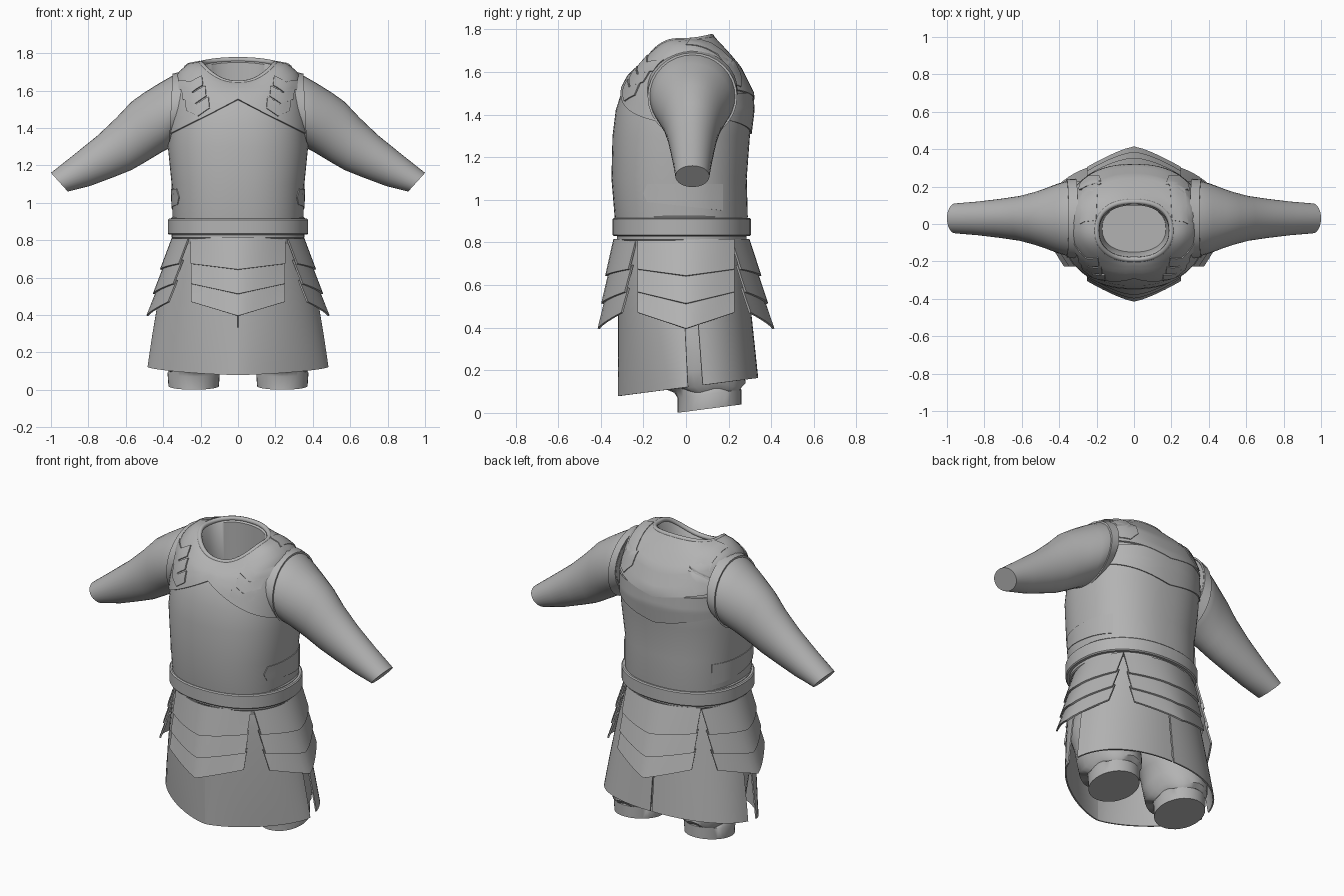
import bpy, bmesh, math
from mathutils import Vector, Matrix
from mathutils.bvhtree import BVHTree

if "Cube" in bpy.data.objects:
    bpy.data.objects.remove(bpy.data.objects["Cube"])

grey = bpy.data.materials.new("plain_grey")
grey.use_nodes = True
grey.diffuse_color = (0.45, 0.45, 0.45, 1)
grey.node_tree.nodes["Principled BSDF"].inputs["Base Color"].default_value = (0.45, 0.45, 0.45, 1)


def grid(name, rows, closed=False, caps="", thick=0.0, angle=35):
    """Skin a list of point rows; optionally close, cap or thicken it."""
    bm = bmesh.new()
    vs = [[bm.verts.new(p) for p in r] for r in rows]
    n = len(rows[0])
    for a, b in zip(vs, vs[1:]):
        for i in range(n if closed else n - 1):
            k = (i + 1) % n
            bm.faces.new((a[i], a[k], b[k], b[i]))
    if "s" in caps:
        bm.faces.new(vs[0][::-1])
    if "e" in caps:
        bm.faces.new(vs[-1])
    if caps:
        bmesh.ops.recalc_face_normals(bm, faces=bm.faces)
    me = bpy.data.meshes.new(name)
    bm.to_mesh(me)
    bm.free()
    me.materials.append(grey)
    obj = bpy.data.objects.new(name, me)
    bpy.context.collection.objects.link(obj)
    bpy.ops.object.select_all(action="DESELECT")
    obj.select_set(True)
    bpy.context.view_layer.objects.active = obj
    if thick:
        mod = obj.modifiers.new("thickness", "SOLIDIFY")
        mod.thickness, mod.offset = thick, 0
        bpy.ops.object.modifier_apply(modifier=mod.name)
    bpy.ops.object.shade_smooth_by_angle(angle=math.radians(angle))
    return obj


def spow(v, e):
    return math.copysign(abs(v) ** e, v)


def lerp(a, b, t):
    return a + (b - a) * t


def oval(a, hx, yf, yb, power):
    """Point on a rounded cross-section, front and back given separately."""
    return (hx * spow(math.cos(a), 2 / power),
            (yf + yb) / 2 + (yb - yf) / 2 * spow(math.sin(a), 2 / power))


# Torso sections: half width, front y, back y, front z, side z, back z
SECTIONS = [
    (.33, -.315, .265, .78, .78, .78), (.35, -.335, .29, .92, .92, .92),
    (.355, -.35, .285, 1.1, 1.1, 1.1), (.375, -.345, .30, 1.3, 1.3, 1.3),
    (.37, -.33, .315, 1.42, 1.42, 1.42), (.36, -.295, .31, 1.53, 1.54, 1.5),
    (.335, -.265, .275, 1.58, 1.64, 1.57), (.315, -.24, .25, 1.605, 1.69, 1.62),
    (.26, -.215, .19, 1.625, 1.735, 1.69), (.2, -.19, .12, 1.64, 1.745, 1.765),
    (.185, -.175, .1, 1.625, 1.73, 1.75), (.17, -.15, .1, 1.5, 1.5, 1.5)]
NECK = 9
STEPS = 64
ANGLES = [math.tau * i / STEPS for i in range(STEPS)]


def torso_point(a, t):
    k = min(int(t), len(SECTIONS) - 2)
    hx, yf, yb, zf, zs, zb = [lerp(p, q, t - k) for p, q in zip(SECTIONS[k], SECTIONS[k + 1])]
    s = math.sin(a)
    x, y = oval(a, hx, yf, yb, 2.3)
    return Vector((x, y, lerp(zs, zb if s > 0 else zf, s * s)))


def level(a, z):
    """Section number at which the torso reaches a height."""
    lo, hi = 0, NECK
    for _ in range(20):
        mid = (lo + hi) / 2
        lo, hi = (mid, hi) if torso_point(a, mid).z < z else (lo, mid)
    return lo


torso = grid("torso", [[torso_point(a, t) for a in ANGLES] for t in range(len(SECTIONS))],
             True, "se", angle=50)
tree = BVHTree.FromPolygons([v.co.copy() for v in torso.data.vertices],
                            [list(p.vertices) for p in torso.data.polygons])


# Shoulder yoke and the back band below it
def yoke_edge(a):
    c = abs(math.cos(a)) ** .87
    return 1.47 + .06 * c if math.sin(a) > 0 else 1.55 - .19 * c


def shell(name, angles, low, high, thick, closed=False):
    rows = [[torso_point(a, lerp(low(a), high(a), j / 12)) for a in angles] for j in range(13)]
    return grid(name, rows, closed, thick=thick, angle=50)


shell("yoke", ANGLES, lambda a: level(a, yoke_edge(a)), lambda a: NECK, .02, True)
shell("back_band", ANGLES[:STEPS // 2 + 1],
      lambda a: level(a, 1.31 + .08 * abs(math.cos(a))), lambda a: level(a, 1.5), .014)

# Collar rim
cu = bpy.data.curves.new("collar", "CURVE")
cu.dimensions, cu.bevel_depth, cu.bevel_resolution = "3D", .014, 2
sp = cu.splines.new("POLY")
sp.points.add(STEPS - 1)
for pt, a in zip(sp.points, ANGLES):
    pt.co = (*torso_point(a, NECK), 1)
sp.use_cyclic_u = True
collar = bpy.data.objects.new("collar", cu)
bpy.context.collection.objects.link(collar)
cu.materials.append(grey)

# Belt with a narrow lower band, and the breastplate lip above
for name, out, z0, z1 in (("belt", .375, .83, .915), ("belt_lower_band", .355, .808, .835),
                          ("breastplate_lip", .357, .9, .925)):
    d = out - .375
    prof = [(-.03, z0), (-.006, z0), (0, z0 + .006), (0, z1 - .006), (-.006, z1), (-.03, z1)]
    grid(name, [[(*oval(a, out + o, -.345 - d - o, .305 + d + o, 2.2), z) for a in ANGLES]
                for o, z in prof], True)


# Arms: top (x, z), bottom (x, z), half depth
ARM = [(.30, 1.69, .32, 1.34, .2), (.35, 1.68, .37, 1.29, .2), (.42, 1.64, .40, 1.275, .185),
       (.50, 1.59, .45, 1.245, .16), (.57, 1.54, .50, 1.215, .14), (.65, 1.455, .57, 1.175, .12),
       (.75, 1.36, .67, 1.135, .105), (.88, 1.255, .79, 1.09, .09), (1.0, 1.16, .91, 1.06, .08)]


def arm_ring(side, xt, zt, xb, zb, hy, grow=0):
    mid, half = Vector((xt + xb, zt + zb)) / 2, Vector((xt - xb, zt - zb)) / 2
    half += half.normalized() * grow
    pts = []
    for i in range(32):
        a = math.tau * i / 32
        p = mid + half * math.cos(a)
        pts.append((side * p.x, .03 + (hy + grow) * math.sin(a), p.y))
    return pts


def on_torso(p, direction):
    d = Vector(direction).normalized()
    hit = tree.ray_cast(Vector(p) - d * .5, d)[0]
    return hit if hit else Vector(p)


def plate(name, outline, direction, place, n, thick):
    """Thin plate laid on the torso; outline rows are (left, middle, right)."""
    rows = []
    for r, s in zip(outline, outline[1:]):
        for j in range(n + 1):
            row = [Vector(p).lerp(Vector(q), j / n) for p, q in zip(r, s)]
            rows.append([on_torso(place(row[k].lerp(row[k + 1], f)), direction)
                         for k in (0, 1) for f in (0, .5)] + [on_torso(place(row[2]), direction)])
    return grid(name, rows, thick=thick)


for side, word in ((1, "left"), (-1, "right")):
    grid(f"{word}_arm", [arm_ring(side, *r) for r in ARM], True, "se")
    grid(f"{word}_armhole_rim",
         [arm_ring(side, *r, g) for r, g in ((ARM[0], .002), (ARM[0], .012), (ARM[1], .01), (ARM[1], -.02))],
         True)
    # Three overlapping chevrons on the front of each shoulder
    for k in range(3):
        top, x = 1.685 - .062 * k, .25 - .018 * k
        rows = [[(x - .06, top - .012), (x, top - .04), (x + .06, top)],
                [(x - .066, top - .07), (x - .006, top - .1), (x + .054, top - .058)]]
        plate(f"{word}_chevron_{k + 1}", rows, (0, 1, -.5), lambda p: (side * p.x, -.2 - (1.62 - p.y) * .5, p.y),
              4, .034)
    # Arrow-ended strap over the back of each shoulder
    rows = [[(.2, 0), (.24, 0), (.28, 0)], [(.19, .19), (.23, .2), (.27, .19)],
            [(.17, .2), (.23, .2), (.29, .2)], [(.18, .25), (.235, .275), (.28, .25)]]
    plate(f"{word}_shoulder_strap", rows, (0, -.6, -.8),
          lambda p: (side * p.x, p.y, 1.72 - 2.1 * p.y * p.y), 4, .03)
    # Side fastening strap with a pointed front
    rows = [[(-.18, .99), (-.2, 1.03), (-.18, 1.075)], [(.17, .95), (.17, 1.01), (.17, 1.075)]]
    plate(f"{word}_side_strap", rows, (-side, 0, 0), lambda p: (side * .4, p.x, p.y), 6, .01)

    # Trouser legs with a gathered cuff: z, half width, half depth, centre y
    leg = [(.02, .135, .15, .11), (.09, .14, .15, .11), (.105, .13, .155, .1), (.13, .15, .2, .08),
           (.2, .165, .2, .07), (.3, .17, .2, .05), (.42, .2, .22, 0), (.6, .14, .2, -.02), (.78, .11, .18, -.02)]
    grid(f"{word}_leg", [[(side * (.237 - (.04 if z > .4 else 0) + hx * math.cos(a)), cy + hy * math.sin(a),
                           z + (.13 * hy * math.sin(a) if z < .1 else .01 * math.sin(5 * a) if z < .3 else 0))
                          for a in ANGLES[::2]] for z, hx, hy, cy in leg], True, "se", angle=50)


# Cloth skirt in four panels with slits between them; the front is more pointed
def cloth_point(a, t):
    power = lerp(2, 2.2 if math.sin(a) > 0 else 1.45, t)
    x, y = oval(a, .325 + .155 * t ** .65, lerp(-.315, -.315, t), lerp(.265, .335, t), power)
    return Vector((x, y, lerp(.83, .12 + .13 * y, t)))


for q, name in enumerate(("back_left", "back_right", "front_right", "front_left")):
    rows = []
    for j in range(13):
        t = j / 12
        gap = min(1, 3 * t)
        side_back, centre = .18 * gap, .007 * gap
        ends = [(side_back, math.pi / 2 - centre), (math.pi / 2 + centre, math.pi - side_back),
                (math.pi, 1.5 * math.pi - centre), (1.5 * math.pi + centre, math.tau)]
        a0, a1 = ends[q]
        rows.append([cloth_point(lerp(a0, a1, i / 16), t) for i in range(17)])
    grid(f"{name}_skirt_panel", rows, thick=.008)

# Hip plates: three overlapping pointed layers on each of four sides
# turn, half width, middle top/bottom distance, edge top/bottom distance
PLATES = {"front": (0, .25, .34, .40, .235, .29), "left": (90, .225, .352, .475, .265, .36),
          "back": (180, .25, .297, .40, .215, .29), "right": (270, .225, .352, .475, .265, .36)}
BREAKS = (0, .41, .72, 1)
for name, (turn, w, c0, c1, e0, e1) in PLATES.items():
    rot = Matrix.Rotation(math.radians(turn), 3, "Z")
    for k in range(3):
        t0, t1 = max(0, BREAKS[k] - .06), BREAKS[k + 1]
        rows = []
        for j in range(5):
            t = lerp(t0, t1, j / 4)
            row = []
            for i in range(-6, 7):
                u = i / 6
                m = abs(u) ** lerp(1.9, 1.3, t)
                out = lerp(lerp(c0, c1, t), lerp(e0, e1, t), m) + lerp(-.004, .01, j / 4)
                z = .815 - t * lerp(.42, .345, abs(u))
                row.append(rot @ Vector((u * w, -out, z)))
            rows.append(row)
        grid(f"{name}_hip_plate_{k + 1}", rows, thick=.01)
